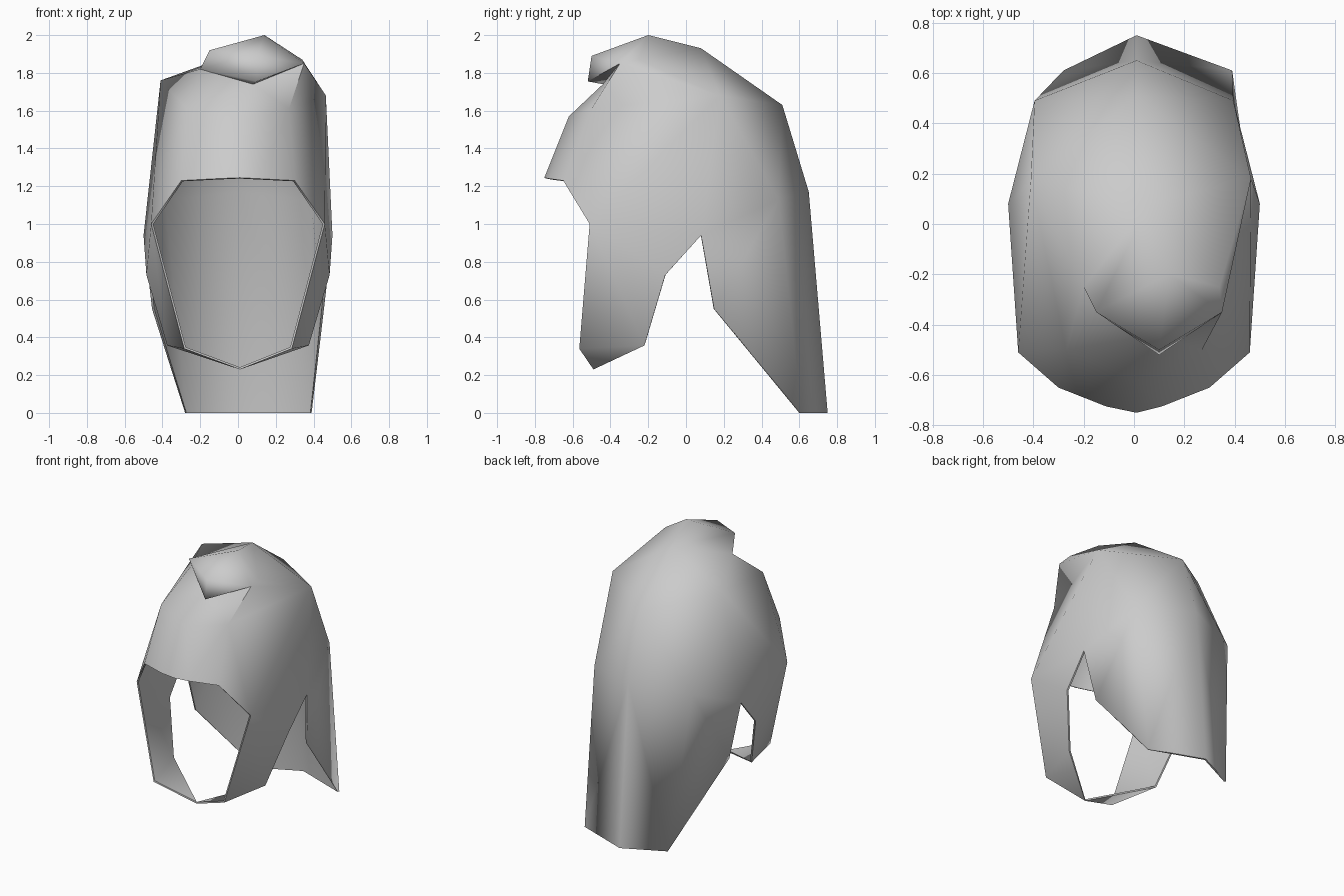
import bpy
import bmesh
from mathutils import Vector

cube = bpy.data.objects.get("Cube")
if cube:
    bpy.data.objects.remove(cube, do_unlink=True)

# One flat colour
grey = bpy.data.materials.new("plain_grey")
grey.use_nodes = True
colour = (0.6, 0.6, 0.6, 1)
grey.diffuse_color = colour
grey.node_tree.nodes["Principled BSDF"].inputs["Base Color"].default_value = colour

# Points along the middle, and the folded crest above the forehead
points = {
    "brim": (0.01, -0.75, 1.245),
    "forehead": (0.01, -0.62, 1.57),
    "crest_neck": (0.08, -0.44, 1.74),
    "crest_lip": (0.10, -0.52, 1.755),
    "crest_front": (0.10, -0.50, 1.89),
    "crest_top": (0.14, -0.20, 2.0),
    "crest_right": (-0.15, -0.35, 1.92),
    "crest_right_low": (-0.20, -0.25, 1.82),
    "crest_left": (0.35, -0.35, 1.85),
    "crest_left_back": (0.34, -0.25, 1.87),
    "crown": (0.06, 0.08, 1.93),
    "back_top": (0.01, 0.51, 1.63),
    "back_mid": (0.01, 0.65, 1.17),
    "back_hem": (0.01, 0.75, 0.0),
    "chin": (0.01, -0.49, 0.23),
}

# Points found on both sides
side_points = {
    "brim_mid": (0.11, -0.725, 1.24),
    "brim_corner": (0.30, -0.65, 1.23),
    "temple": (0.27, -0.50, 1.61),
    "cheek_top": (0.46, -0.51, 1.0),
    "cheek_low": (0.285, -0.565, 0.34),
    "jaw": (0.375, -0.22, 0.357),
    "ear_low": (0.485, -0.11, 0.73),
    "ear": (0.50, 0.08, 0.94),
    "neck": (0.455, 0.15, 0.55),
    "back_side": (0.395, 0.49, 1.13),
}
for name, (x, y, z) in side_points.items():
    points["left_" + name] = (x, y, z)
    points["right_" + name] = (-x, y, z)

# Points that differ between the sides
points["left_shoulder"] = (0.465, 0.18, 1.68)
points["right_shoulder"] = (-0.41, 0.17, 1.76)
points["left_hem"] = (0.39, 0.61, 0.0)
points["right_hem"] = (-0.28, 0.61, 0.0)

# Faces repeated on each side; words starting with * belong to that side
side_faces = [
    "brim *brim_mid forehead",
    "*brim_mid *brim_corner *temple forehead",
    "*brim_corner *cheek_top *temple",
    "*temple *cheek_top *shoulder",
    "*cheek_top *ear *shoulder",
    "*cheek_top *ear_low *ear",
    "*cheek_top *cheek_low *jaw *ear_low",
    "*cheek_low chin *jaw",
    "*ear *back_side *shoulder",
    "*ear *neck *back_side",
    "*neck *hem *back_side",
    "*hem back_hem back_mid *back_side",
    "*back_side back_mid back_top *shoulder",
    "*shoulder back_top crown",
    "forehead *temple crest_neck",
]

# Faces of the crest and where it meets the dome
crest_faces = [
    "right_temple crest_right_low crest_neck",
    "right_temple right_shoulder crest_right_low",
    "right_shoulder crown crest_right_low",
    "left_temple crest_left crest_neck",
    "left_temple left_shoulder crest_left",
    "left_shoulder crest_left_back crest_left",
    "left_shoulder crown crest_left_back",
    "crest_right_low crest_lip crest_neck",
    "crest_lip crest_left crest_neck",
    "crest_right_low crest_right crest_lip",
    "crest_right crest_front crest_lip",
    "crest_front crest_left crest_lip",
    "crest_right crest_top crest_front",
    "crest_front crest_top crest_left",
    "crest_left crest_top crest_left_back",
    "crest_top crown crest_left_back",
    "crest_right crown crest_top",
    "crest_right crest_right_low crown",
]

bm = bmesh.new()
verts = {name: bm.verts.new(co) for name, co in points.items()}


def add_faces(rows, side=""):
    for row in rows:
        names = row.replace("*", side).split()
        bm.faces.new([verts[name] for name in names])


add_faces(side_faces, "left_")
add_faces(side_faces, "right_")
add_faces(crest_faces)

# Turn the shell outward
bmesh.ops.recalc_face_normals(bm, faces=bm.faces)
middle = Vector((0, 0, 1))
if sum(f.normal.dot(f.calc_center_median() - middle) for f in bm.faces) < 0:
    bmesh.ops.reverse_faces(bm, faces=bm.faces)

mesh = bpy.data.meshes.new("hood")
bm.to_mesh(mesh)
bm.free()
mesh.materials.append(grey)
hood = bpy.data.objects.new("hood", mesh)
bpy.context.collection.objects.link(hood)

# Thin cloth thickness
cloth = hood.modifiers.new("cloth_thickness", "SOLIDIFY")
cloth.thickness = 0.012
cloth.offset = -1

bpy.context.view_layer.objects.active = hood
hood.select_set(True)
bpy.ops.object.modifier_apply(modifier=cloth.name)
bpy.ops.object.shade_smooth_by_angle(angle=1.3)
